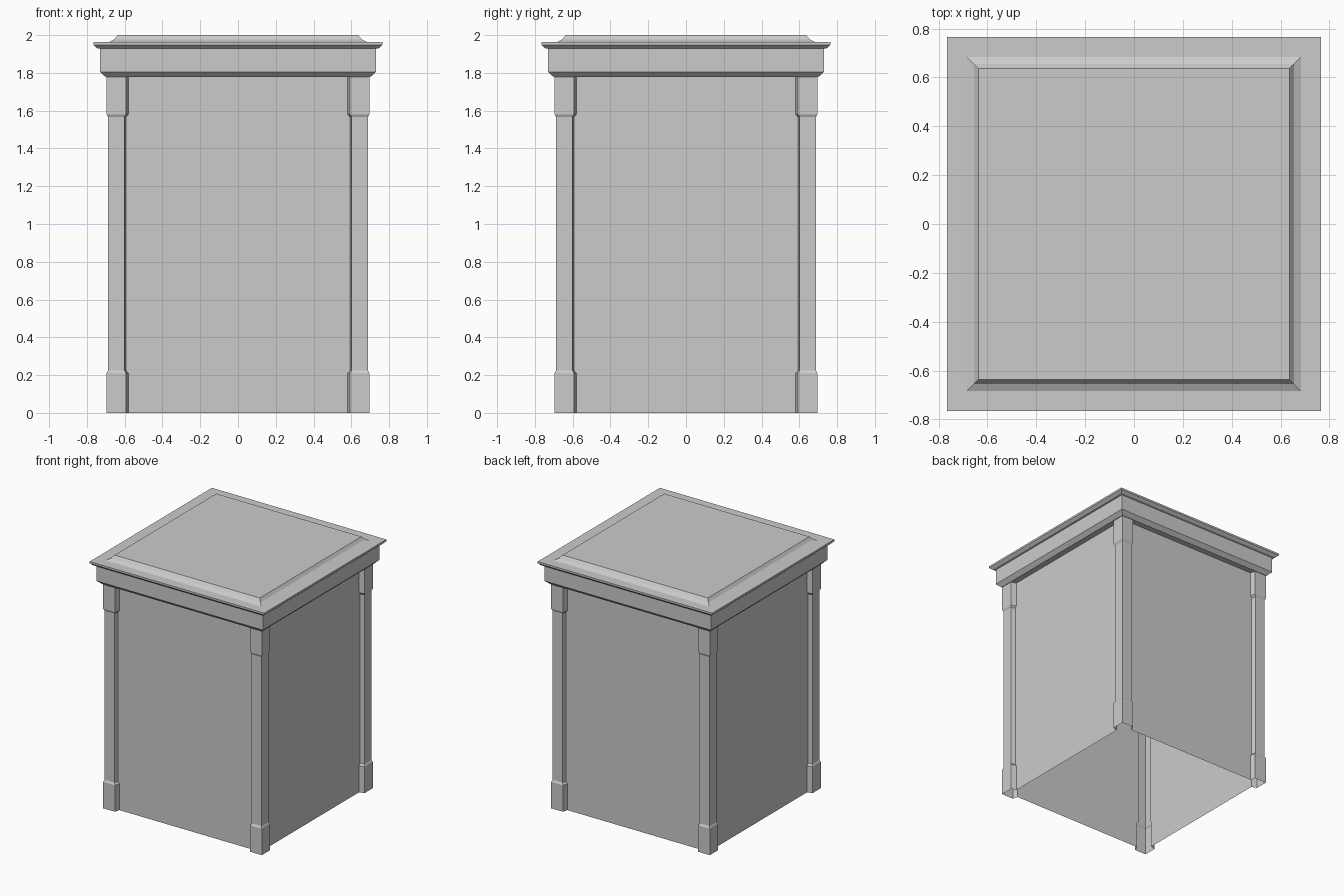
import bpy
import bmesh

cube = bpy.data.objects.get("Cube")
if cube:
    bpy.data.objects.remove(cube, do_unlink=True)

stone = bpy.data.materials.new("grey_stone")
stone.use_nodes = True
GREY = (0.6, 0.6, 0.6, 1)
stone.diffuse_color = GREY
stone.node_tree.nodes["Principled BSDF"].inputs["Base Color"].default_value = GREY


def square(half):
    return [(half, -half), (half, half), (-half, half), (-half, -half)]


def body_outline(outer, edge, foot, wall=0.655):
    """Square plan with a projecting post at each corner."""
    corner = [(foot, -wall), (edge, -outer), (outer, -outer),
              (outer, -edge), (wall, -foot)]
    points = []
    for turn in range(4):
        points += corner
        corner = [(-y, x) for x, y in corner]
    return points


def loft(name, sections, cap_ends):
    """Skin a stack of (outline, height) sections."""
    bm = bmesh.new()
    rings = [[bm.verts.new((x, y, z)) for x, y in outline]
             for outline, z in sections]
    for low, high in zip(rings, rings[1:]):
        for i in range(len(low)):
            j = (i + 1) % len(low)
            bm.faces.new((low[i], low[j], high[j], high[i]))
    if cap_ends:
        bm.faces.new(rings[0][::-1])
        bm.faces.new(rings[-1])
    mesh = bpy.data.meshes.new(name)
    bm.to_mesh(mesh)
    bm.free()
    mesh.materials.append(stone)
    obj = bpy.data.objects.new(name, mesh)
    bpy.context.collection.objects.link(obj)
    return obj


# Hollow body: panels and corner posts with wider bases and capitals
block = body_outline(0.696, 0.592, 0.581)
shaft = body_outline(0.688, 0.602, 0.593)
loft("body_and_posts", [(block, 0), (block, 0.21), (shaft, 0.225),
                        (shaft, 1.566), (block, 1.581), (block, 1.777)], False)

# Lid: chamfered frieze, projecting cornice and coved top panel
lid_profile = [(0.70, 1.777), (0.73, 1.806), (0.73, 1.928), (0.746, 1.931),
               (0.765, 1.948), (0.765, 1.963), (0.683, 1.963),
               (0.655, 1.977), (0.637, 2.0)]
loft("lid", [(square(half), z) for half, z in lid_profile], True)
